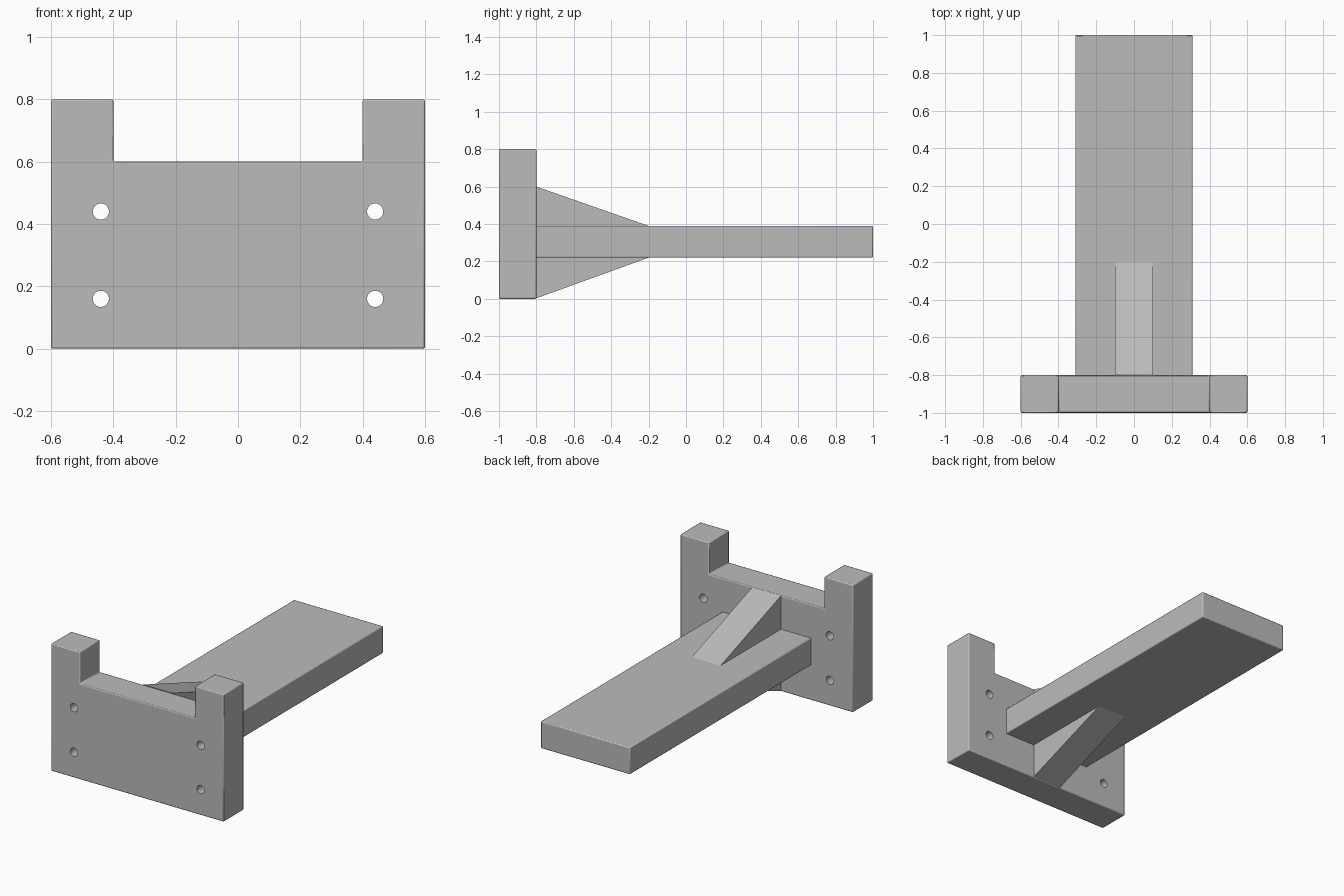
import bpy
from math import radians

cube = bpy.data.objects.get("Cube")
if cube:
    bpy.data.objects.remove(cube, do_unlink=True)

GREY = (0.5, 0.5, 0.5, 1)
grey = bpy.data.materials.new("plain grey")
grey.use_nodes = True
grey.diffuse_color = GREY
grey.node_tree.nodes["Principled BSDF"].inputs["Base Color"].default_value = GREY


def extrude_profile(name, profile, axis, start, end, bevel=0.006):
    """Extrude a closed profile along x (profile in y, z) or y (profile in x, z)."""
    def place(p, d):
        return (d, p[0], p[1]) if axis == "x" else (p[0], d, p[1])

    n = len(profile)
    verts = [place(p, d) for d in (start, end) for p in profile]
    faces = [tuple(range(n)), tuple(range(2 * n - 1, n - 1, -1))]
    faces += [(i, i + n, (i + 1) % n + n, (i + 1) % n) for i in range(n)]
    mesh = bpy.data.meshes.new(name)
    mesh.from_pydata(verts, [], faces)
    mesh.materials.append(grey)
    obj = bpy.data.objects.new(name, mesh)
    bpy.context.collection.objects.link(obj)
    # Make the normals point outward
    bpy.context.view_layer.objects.active = obj
    bpy.ops.object.select_all(action="DESELECT")
    obj.select_set(True)
    bpy.ops.object.mode_set(mode="EDIT")
    bpy.ops.mesh.select_all(action="SELECT")
    bpy.ops.mesh.normals_make_consistent(inside=False)
    bpy.ops.object.mode_set(mode="OBJECT")
    if bevel:
        mod = obj.modifiers.new("soft edges", "BEVEL")
        mod.width = bevel
        mod.segments = 2
        mod.limit_method = "ANGLE"
        mod.angle_limit = radians(30)
    return obj


# Mounting plate with two upright ears
half = [(0.6, 0), (0.6, 0.8), (0.4, 0.8), (0.4, 0.6)]
outline = half + [(-x, z) for x, z in reversed(half)]
plate = extrude_profile("mounting_plate", outline, "y", -1, -0.8)

# Screw holes through the plate
for x in (-0.44, 0.44):
    for z in (0.16, 0.44):
        bpy.ops.mesh.primitive_cylinder_add(
            vertices=32, radius=0.026, depth=0.4,
            location=(x, -0.9, z), rotation=(radians(90), 0, 0))
        cutter = bpy.context.object
        cutter.name = "screw_hole_cutter"
        cutter.data.materials.append(grey)
        cutter.hide_render = True
        cutter.hide_set(True)
        cutter.display_type = "WIRE"
        cut = plate.modifiers.new("screw hole", "BOOLEAN")
        cut.object = cutter
        cut.operation = "DIFFERENCE"
        cut.solver = "EXACT"

# Shelf arm, its front end buried in the plate
arm = [(-0.31, 0.22), (0.31, 0.22), (0.31, 0.39), (-0.31, 0.39)]
extrude_profile("shelf_arm", arm, "y", -0.85, 1)

# Triangular ribs above and below the arm, running into plate and arm
upper = [(-0.8, 0.6), (-0.2, 0.39), (-0.2, 0.36), (-0.8, 0.36)]
lower = [(-0.8, 0.003), (-0.2, 0.22), (-0.2, 0.25), (-0.8, 0.25)]
for name, profile in (("upper_rib", upper), ("lower_rib", lower)):
    extrude_profile(name, profile, "x", -0.1, 0.1, bevel=0)

# Smooth the rounded edges, keep the corners crisp
for obj in list(bpy.context.scene.objects):
    if obj.type == "MESH" and not obj.hide_render:
        bpy.ops.object.select_all(action="DESELECT")
        obj.select_set(True)
        bpy.context.view_layer.objects.active = obj
        bpy.ops.object.shade_smooth_by_angle(angle=radians(30))
